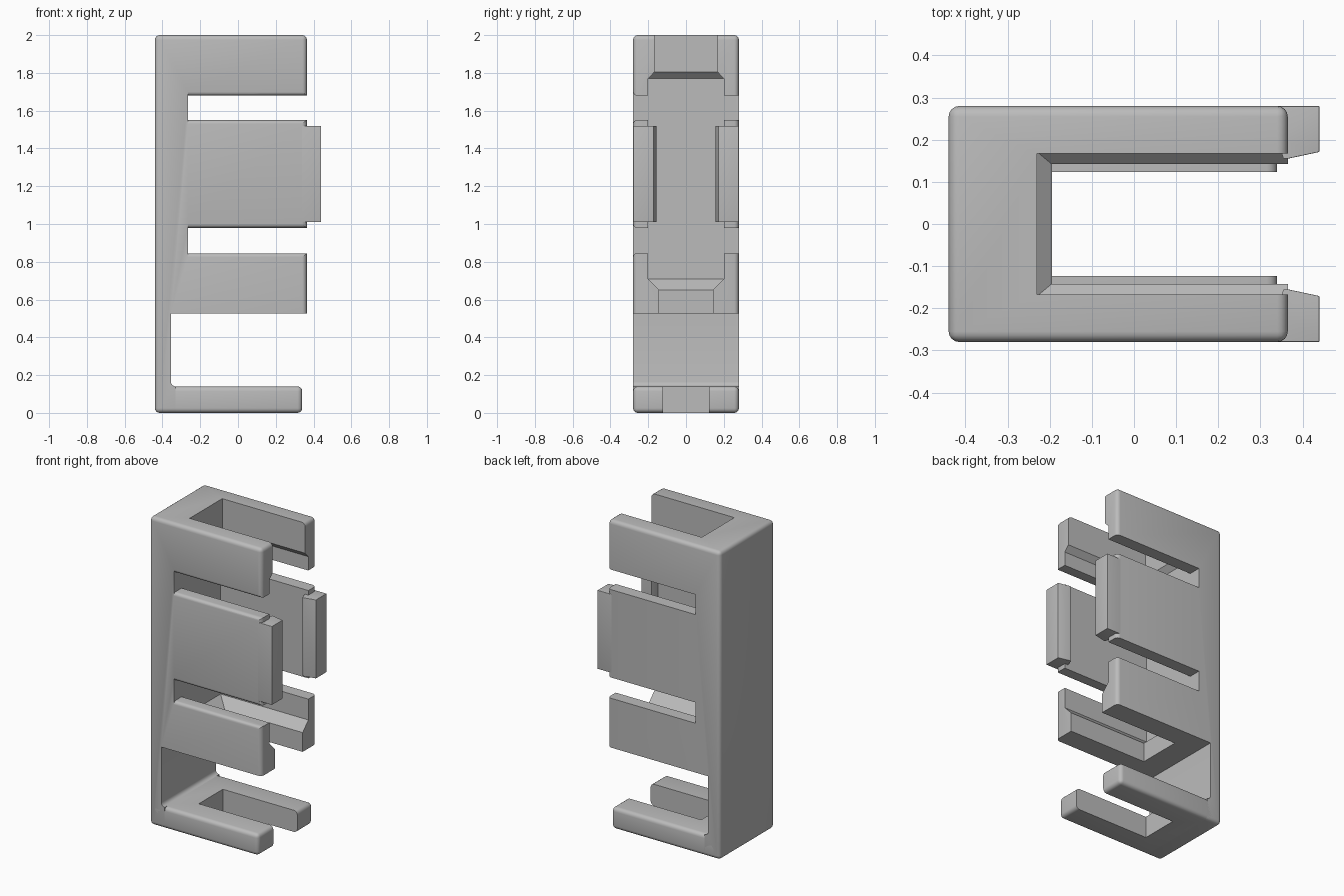
import bpy, bmesh, math
from mathutils import Vector

if "Cube" in bpy.data.objects:
    bpy.data.objects.remove(bpy.data.objects["Cube"])

grey = bpy.data.materials.new("light grey plastic")
grey.use_nodes = True
grey.diffuse_color = (0.5, 0.5, 0.5, 1)
grey.node_tree.nodes["Principled BSDF"].inputs["Base Color"].default_value = (0.5, 0.5, 0.5, 1)

HALF = 0.28    # half depth of the holder
R = 0.025      # edge rounding


def make(name, bm):
    bmesh.ops.recalc_face_normals(bm, faces=bm.faces)
    mesh = bpy.data.meshes.new(name)
    bm.to_mesh(mesh)
    bm.free()
    mesh.materials.append(grey)
    ob = bpy.data.objects.new(name, mesh)
    bpy.context.collection.objects.link(ob)
    return ob


def loft(name, rings, radius=0, keep=lambda e: True):
    """Skin a stack of rings, cap the ends and round the chosen edges."""
    bm = bmesh.new()
    loops = [[bm.verts.new(p) for p in ring] for ring in rings]
    n = len(loops[0])
    bm.faces.new(loops[0])
    bm.faces.new(loops[-1])
    for a, b in zip(loops, loops[1:]):
        for i in range(n):
            j = (i + 1) % n
            bm.faces.new((a[i], a[j], b[j], b[i]))
    bmesh.ops.recalc_face_normals(bm, faces=bm.faces)
    if radius:
        bmesh.ops.bevel(bm, geom=[e for e in bm.edges if keep(e)], offset=radius,
                        segments=4, profile=0.5, affect='EDGES', clamp_overlap=True)
    return make(name, bm)


def rect(x0, x1, y, z):
    return [(x0, -y, z), (x1, -y, z), (x1, y, z), (x0, y, z)]


def box(name, x0, x1, y, z0, z1, radius=0):
    return loft(name, [rect(x0, x1, y, z0), rect(x0, x1, y, z1)], radius)


def arc(cx, cy, r, start, end, steps=4):
    return [(cx + r * math.cos(math.radians(start + (end - start) * i / steps)),
             cy + r * math.sin(math.radians(start + (end - start) * i / steps)))
            for i in range(steps + 1)]


def cut(target, cutter):
    mod = target.modifiers.new(cutter.name, 'BOOLEAN')
    mod.operation = 'DIFFERENCE'
    mod.solver = 'EXACT'
    mod.object = cutter
    bpy.context.view_layer.objects.active = target
    bpy.ops.object.modifier_apply(modifier=mod.name)
    bpy.data.objects.remove(cutter)


# Main body
body = box("holder_body", -0.44, 0.365, HALF, 0, 2, R)

# Open gap above the foot, with a fillet at the inner corner
gap = [(-0.355, 0.525)] + arc(-0.33, 0.165, R, 180, 270) + [(-0.33, -0.1), (0.6, -0.1), (0.6, 0.525)]
cut(body, loft("gap_cutter", [[(x, y, z) for x, z in gap] for y in (-0.5, 0.5)]))

# Inner cavity: narrow mouth, wide middle, funnel to the lower opening
levels = [(0.4, -0.195, 0.142), (0.65, -0.195, 0.142), (0.71, -0.265, 0.2),
          (1.77, -0.265, 0.2), (1.805, -0.23, 0.167), (2.1, -0.23, 0.167)]
cut(body, loft("cavity_cutter", [rect(x, 0.6, y, z) for z, x, y in levels]))

# Side slots, rounded along the front edges
r = 0.02
for z0, z1 in ((0.845, 0.98), (1.55, 1.68)):
    y = r - HALF
    outline = ([(0.4, z0), (0.4, z1)] + arc(y, z1 + r, r, 270, 180)
               + [(-0.4, z1 + r), (-0.4, z0 - r)] + arc(y, z0 - r, r, 180, 90))
    cut(body, loft("slot_cutter", [[(x, a, b) for a, b in outline] for x in (-0.265, 0.6)]))

# Forked foot
foot = box("forked_foot", -0.42, 0.34, HALF, 0, 0.14, R)
cut(foot, box("fork_cutter", -0.195, 0.6, 0.123, -0.1, 0.3))

# Snap hooks at the ends of the middle arms
parts = [body, foot]
for side, label in ((1, "back"), (-1, "front")):
    shape = [(0.34, HALF), (0.44, HALF), (0.44, 0.171), (0.365, 0.155), (0.355, 0.155), (0.34, 0.2)]
    parts.append(loft(label + "_snap_hook",
                      [[(x, side * y, z) for x, y in shape] for z in (1.01, 1.52)], R,
                      lambda e: all(v.co.x > 0.36 for v in e.verts) and
                      any(v.co.x > 0.43 for v in e.verts)
                      or all(abs(v.co.y) > 0.27 for v in e.verts)
                      and abs(e.verts[0].co.x - e.verts[1].co.x) > 0.05))

# Smooth the rounded edges, keep the corners crisp
bpy.ops.object.select_all(action='DESELECT')
for ob in parts:
    ob.select_set(True)
bpy.context.view_layer.objects.active = body
bpy.ops.object.shade_smooth_by_angle(angle=math.radians(32))
